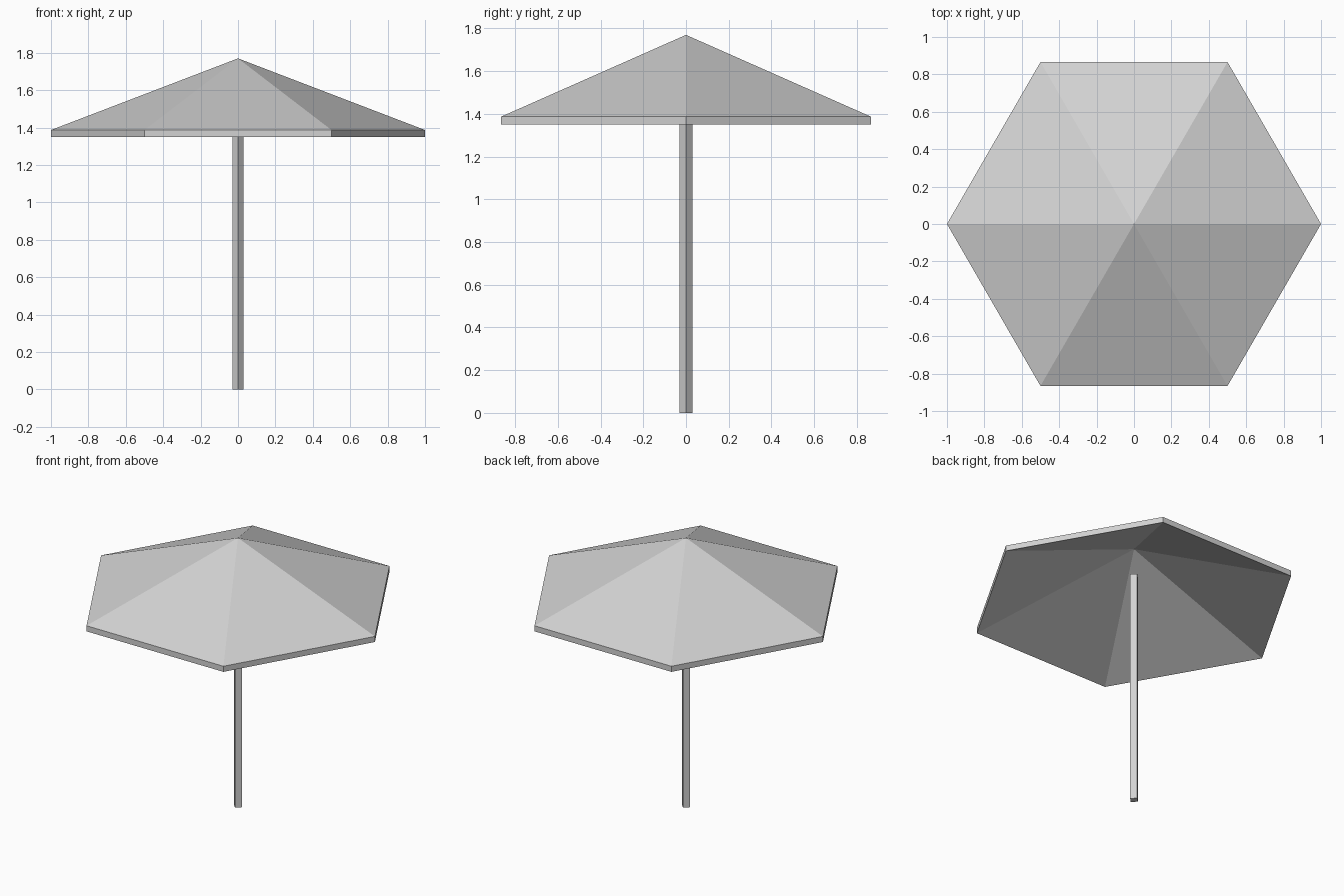
import bpy
import bmesh
from math import cos, sin, tau

cube = bpy.data.objects.get("Cube")
if cube:
    bpy.data.objects.remove(cube, do_unlink=True)

grey = bpy.data.materials.new("light_grey")
grey.use_nodes = True
colour = (0.65, 0.65, 0.65, 1)
grey.diffuse_color = colour
grey.node_tree.nodes["Principled BSDF"].inputs["Base Color"].default_value = colour


def ring(bm, sides, radius, z):
    return [bm.verts.new((radius * cos(tau * i / sides), radius * sin(tau * i / sides), z))
            for i in range(sides)]


def bridge(bm, low, high):
    for i in range(len(low)):
        j = (i + 1) % len(low)
        bm.faces.new((low[i], low[j], high[j], high[i]))


def finish(bm, name):
    bmesh.ops.recalc_face_normals(bm, faces=bm.faces)
    mesh = bpy.data.meshes.new(name)
    bm.to_mesh(mesh)
    bm.free()
    mesh.materials.append(grey)
    obj = bpy.data.objects.new(name, mesh)
    bpy.context.collection.objects.link(obj)
    return obj


# Canopy: six-sided shell, hollow underneath, with a thin upright rim
bm = bmesh.new()
rim_low, rim_high = ring(bm, 6, 1, 1.35), ring(bm, 6, 1, 1.387)
bridge(bm, rim_low, rim_high)
for rim, peak in ((rim_low, 1.733), (rim_high, 1.77)):
    tip = bm.verts.new((0, 0, peak))
    for i in range(6):
        bm.faces.new((rim[i], rim[(i + 1) % 6], tip))
finish(bm, "canopy")

# Pole: square post turned corner-on, ending inside the canopy
bm = bmesh.new()
foot, top = ring(bm, 4, 0.03, 0), ring(bm, 4, 0.03, 1.55)
bridge(bm, foot, top)
bm.faces.new(foot)
bm.faces.new(top)
finish(bm, "pole")
